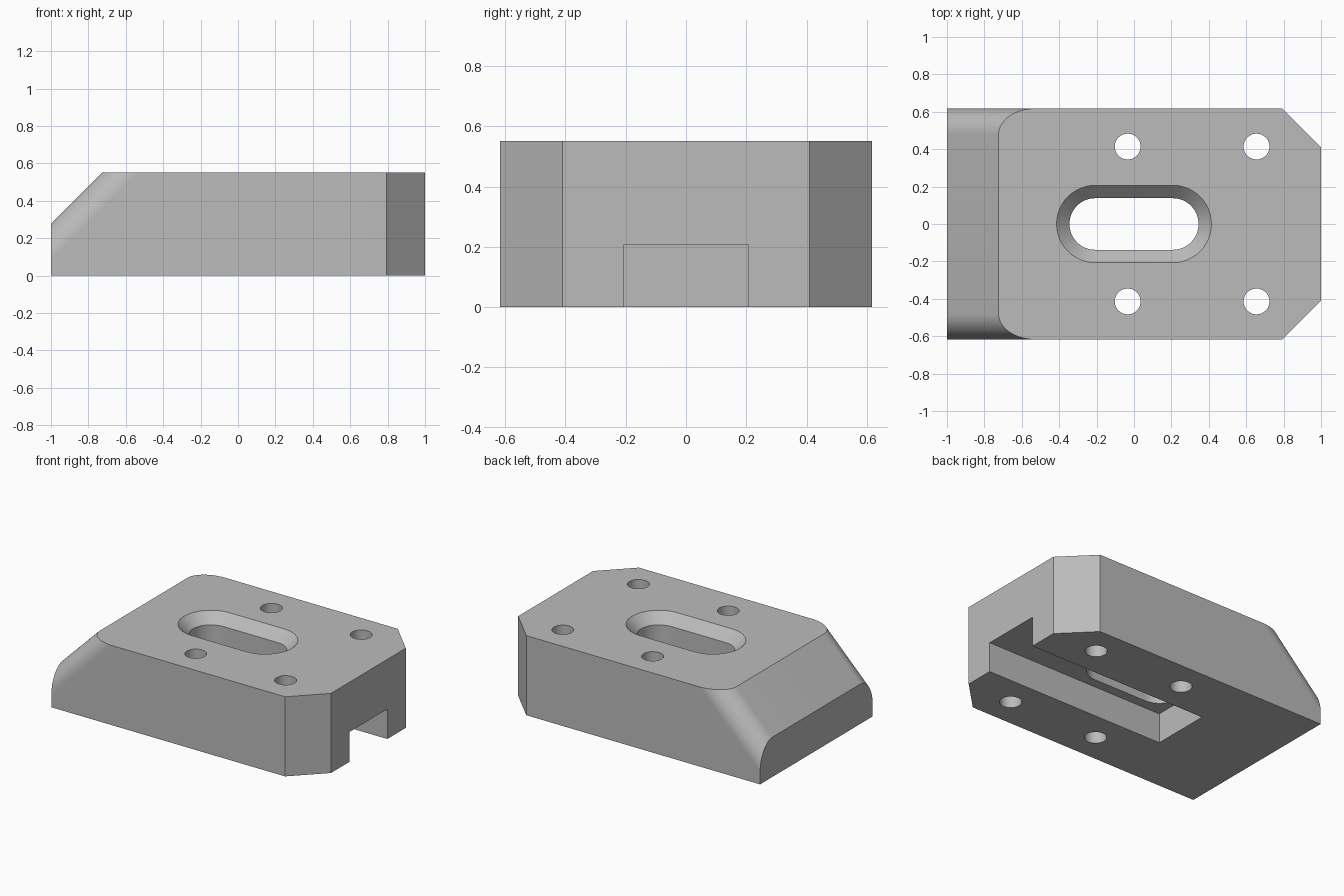
import bpy, bmesh, math

cube = bpy.data.objects.get("Cube")
if cube:
    bpy.data.objects.remove(cube, do_unlink=True)

LENGTH, HALF_W, HEIGHT = 1.0, 0.617, 0.552
SLOPE = 0.276      # run and rise of the sloped end
CORNER = 0.207     # cut corners at the other end
FILLET = 0.138     # rounding along the slope's sides

grey = bpy.data.materials.new("metal grey")
grey.use_nodes = True
color = (0.5, 0.5, 0.5, 1)
grey.diffuse_color = color
grey.node_tree.nodes["Principled BSDF"].inputs["Base Color"].default_value = color


def add_object(name, bm):
    bmesh.ops.recalc_face_normals(bm, faces=bm.faces)
    mesh = bpy.data.meshes.new(name)
    bm.to_mesh(mesh)
    bm.free()
    mesh.materials.append(grey)
    obj = bpy.data.objects.new(name, mesh)
    bpy.context.collection.objects.link(obj)
    return obj


def loft(name, rings):
    """Closed solid through rings of equal point count."""
    bm = bmesh.new()
    rows = [[bm.verts.new(p) for p in ring] for ring in rings]
    n = len(rows[0])
    for a, b in zip(rows, rows[1:]):
        for i in range(n):
            j = (i + 1) % n
            bm.faces.new((a[i], a[j], b[j], b[i]))
    bm.faces.new(rows[0])
    bm.faces.new(rows[-1])
    return add_object(name, bm)


def stadium(half, radius, z, x=0, y=0, steps=24):
    """Ring of two half circles, half apart from the centre; a circle if half is 0."""
    ring = []
    for side in (1, -1):
        for i in range(steps + (1 if half else 0)):
            a = math.pi * (i / steps - 0.5 + (side < 0))
            ring.append((x + side * half + radius * math.cos(a), y + radius * math.sin(a), z))
    return ring


def cut(body, cutter):
    mod = body.modifiers.new(cutter.name, "BOOLEAN")
    mod.operation, mod.solver, mod.object = "DIFFERENCE", "EXACT", cutter
    bpy.context.view_layer.objects.active = body
    bpy.ops.object.modifier_apply(modifier=mod.name)
    bpy.data.objects.remove(cutter, do_unlink=True)


# Block: side profile with a sloped end, extruded across the width
side = [(-LENGTH, 0), (LENGTH, 0), (LENGTH, HEIGHT),
        (-LENGTH + SLOPE, HEIGHT), (-LENGTH, HEIGHT - SLOPE)]
block = loft("clamp_block", [[(x, y, z) for x, z in side] for y in (-HALF_W, HALF_W)])

# Round the slope's side edges and chamfer the two upright corners
bm = bmesh.new()
bm.from_mesh(block.data)


def bevel_edges(test, offset, segments):
    edges = [e for e in bm.edges if test(*(v.co for v in e.verts))]
    bmesh.ops.bevel(bm, geom=edges, offset=offset, offset_type="OFFSET",
                    segments=segments, profile=0.5, affect="EDGES")


bevel_edges(lambda a, b: abs(a.y - b.y) < 0.01 and abs(a.x - b.x) > 0.1
            and abs(a.z - b.z) > 0.1, FILLET, 16)
bevel_edges(lambda a, b: min(a.x, b.x) > 0.99 and abs(a.z - b.z) > 0.1, CORNER, 1)
bm.to_mesh(block.data)
bm.free()

# Channel underneath, open at the cut-corner end
channel = [(-0.379, -0.207), (1.2, -0.207), (1.2, 0.207), (-0.379, 0.207)]
cut(block, loft("channel_cutter", [[(x, y, z) for x, y in channel] for z in (-0.2, 0.207)]))

# Long slot with a countersunk rim
cut(block, loft("slot_cutter", [
    stadium(0.207, 0.138, 0.1), stadium(0.207, 0.138, HEIGHT - 0.069),
    stadium(0.207, 0.207, HEIGHT), stadium(0.207, 0.207, HEIGHT + 0.1)]))

# Four bolt holes
for x in (-0.034, 0.655):
    for y in (-0.414, 0.414):
        cut(block, loft("hole_cutter", [stadium(0, 0.069, z, x, y) for z in (-0.1, HEIGHT + 0.1)]))

bpy.ops.object.select_all(action="DESELECT")
block.select_set(True)
bpy.context.view_layer.objects.active = block
bpy.ops.object.shade_smooth_by_angle(angle=math.radians(30))
